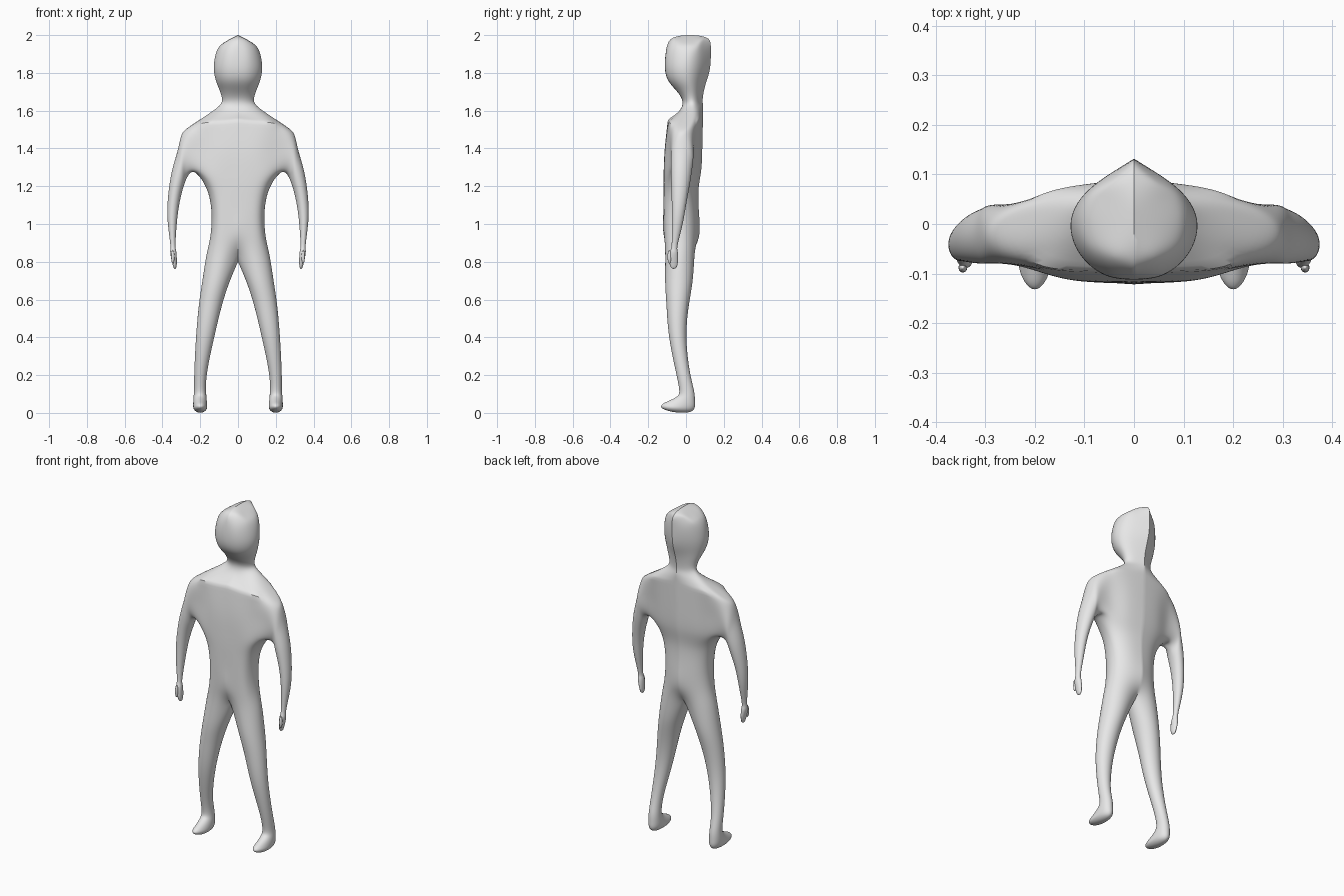
import bpy, bmesh, math
from mathutils import Vector

if "Cube" in bpy.data.objects:
    bpy.data.objects.remove(bpy.data.objects["Cube"])

skin = bpy.data.materials.new("plain_grey")
skin.diffuse_color = (0.8, 0.8, 0.8, 1)
skin.use_nodes = True
skin.node_tree.nodes["Principled BSDF"].inputs["Base Color"].default_value = skin.diffuse_color

# Half cross-section shapes: depth share of the front and back columns
SHAPE = {"head": (0.92, 0.55, 0.72, 0.42),
         "torso": (0.97, 0.74, 0.86, 0.55),
         "crotch": (2.0, 1.45, 1.5, 1.1)}

# Head and trunk: z front, z side, z back, half width, y front, y back, y side, shape
TRUNK = [
    (1.985, 1.95, 1.985, 0.088, -0.070, 0.112, 0.015, "head"),
    (1.93, 1.91, 1.93, 0.115, -0.103, 0.131, 0.010, "head"),
    (1.83, 1.83, 1.83, 0.128, -0.112, 0.128, 0.000, "head"),
    (1.76, 1.76, 1.76, 0.117, -0.094, 0.110, 0.005, "head"),
    (1.71, 1.71, 1.71, 0.098, -0.055, 0.096, 0.020, "head"),
    (1.655, 1.655, 1.655, 0.085, -0.020, 0.088, 0.030, "head"),
    (1.60, 1.605, 1.62, 0.125, -0.035, 0.091, 0.030, "head"),
    (1.55, 1.515, 1.57, 0.255, -0.095, 0.090, 0.000, "torso"),   # collar line
    (1.40, 1.40, 1.40, 0.250, -0.112, 0.086, -0.010, "torso"),
    (1.28, 1.275, 1.28, 0.228, -0.118, 0.080, -0.020, "torso"),  # armpit
    (1.18, 1.18, 1.18, 0.163, -0.120, 0.066, -0.025, "torso"),
    (1.05, 1.05, 1.05, 0.140, -0.120, 0.069, -0.025, "torso"),
    (0.93, 0.93, 0.93, 0.147, -0.116, 0.068, -0.025, "torso"),
    (0.835, 0.83, 0.835, 0.168, -0.070, 0.020, -0.030, "crotch"),
]
COLLAR, CHEST, ARMPIT = 7, 8, 9

# Limbs: outer x, outer z, inner x, inner z, y front, y back, tilt
ARM = [
    (0.298, 1.47, 0.262, 1.255, -0.080, 0.040, 0),
    (0.322, 1.38, 0.283, 1.215, -0.080, 0.032, 0),
    (0.352, 1.27, 0.299, 1.16, -0.078, 0.020, 0),
    (0.372, 1.12, 0.315, 1.08, -0.075, 0.000, 0),
    (0.371, 1.00, 0.326, 0.98, -0.075, -0.020, 0),
    (0.358, 0.89, 0.331, 0.885, -0.076, -0.045, 0),
    (0.359, 0.85, 0.326, 0.85, -0.086, -0.043, 0),
    (0.349, 0.80, 0.324, 0.80, -0.088, -0.043, 0),
    (0.342, 0.772, 0.326, 0.772, -0.080, -0.050, 0),
]
LEG = [
    (0.188, 0.70, 0.042, 0.70, -0.110, 0.035, 0),
    (0.207, 0.57, 0.085, 0.57, -0.103, 0.015, 0),
    (0.222, 0.40, 0.126, 0.40, -0.089, 0.002, 0),
    (0.231, 0.22, 0.163, 0.22, -0.054, 0.020, 0),
    (0.233, 0.12, 0.169, 0.12, -0.036, 0.042, 0),
    (0.236, 0.072, 0.166, 0.072, -0.050, 0.047, 0.013),
    (0.237, 0.035, 0.163, 0.035, -0.095, 0.030, 0.027),
    (0.230, 0.026, 0.170, 0.026, -0.120, -0.060, 0.022),
]

bm = bmesh.new()


def trunk_row(zf, zs, zb, w, yf, yb, ys, shape):
    """Seven points from the front centre round the side to the back centre."""
    f1, f2, b1, b2 = SHAPE[shape]
    cols = [(0, yf, 1, zf), (0.45, yf, f1, zf), (0.85, yf, f2, zf), (1, ys, 0, zs),
            (0.82, yb, b2, zb), (0.45, yb, b1, zb), (0, yb, 1, zb)]
    return [bm.verts.new((w * u, ys + (y - ys) * k, z + (zs - z) * u ** 1.5))
            for u, y, k, z in cols]


def limb(ring, stations, tip):
    """Loft eight-sided rings on from an opening and close the end."""
    for xo, zo, xi, zi, yf, yb, tilt in stations:
        new = []
        for i in range(8):
            c, s = math.cos(i * math.pi / 4), math.sin(i * math.pi / 4)
            new.append(bm.verts.new(((xo + xi) / 2 + c * (xo - xi) / 2,
                                     (yf + yb) / 2 + s * (yf - yb) / 2,
                                     (zo + zi) / 2 + c * (zo - zi) / 2 + s * tilt)))
        for i in range(8):
            j = (i + 1) % 8
            bm.faces.new((ring[i], ring[j], new[j], new[i]))
        ring = new
    end = bm.verts.new(tip)
    for i in range(0, 8, 2):
        bm.faces.new((end, ring[i], ring[i + 1], ring[(i + 2) % 8]))


# Head, neck and trunk, leaving an opening for the arm
rows = [trunk_row(*t) for t in TRUNK]
for r in range(len(rows) - 1):
    for c in range(6):
        if r in (COLLAR, CHEST) and c in (2, 3):
            continue
        a, b = rows[r], rows[r + 1]
        bm.faces.new((a[c], b[c], b[c + 1], a[c + 1]))
crown = bm.verts.new((0, 0.02, 2.0))
for c in (0, 2, 4):
    bm.faces.new((crown, rows[0][c], rows[0][c + 1], rows[0][c + 2]))

# Arm and leg
top, mid, low = rows[COLLAR], rows[CHEST], rows[ARMPIT]
limb([top[3], top[2], mid[2], low[2], low[3], low[4], mid[4], top[4]],
     ARM, (0.333, -0.066, 0.762))
hip = rows[-1]
crotch = bm.verts.new((0, -0.03, 0.80))
limb([hip[3], hip[2], hip[1], hip[0], crotch, hip[6], hip[5], hip[4]],
     LEG, (0.20, -0.131, 0.026))
bm.verts.remove(mid[3])

# Sharp collar line across chest and back
crease = bm.edges.layers.float.new("crease_edge")
for c in (0, 1, 4, 5):
    bm.edges.get((top[c], top[c + 1]))[crease] = 0.8
bmesh.ops.recalc_face_normals(bm, faces=bm.faces)
mesh = bpy.data.meshes.new("body")
bm.to_mesh(mesh)
bm.free()
mesh.materials.append(skin)
body = bpy.data.objects.new("body", mesh)
bpy.context.collection.objects.link(body)

# Smooth the half body, fitting the cage so the surface meets the sections
sub = body.modifiers.new("smooth", "SUBSURF")
sub.levels = sub.render_levels = 3
goal = [v.co.copy() for v in mesh.vertices]
for _ in range(4):
    dg = bpy.context.evaluated_depsgraph_get()
    dg.update()
    done = body.evaluated_get(dg).data.vertices
    shift = [goal[i] - done[i].co for i in range(len(goal))]
    for v, d in zip(mesh.vertices, shift):
        v.co += Vector(d) * 0.9
    mesh.update()
    body.update_tag()
body.modifiers.new("mirror", "MIRROR")

# Thumbs
for side, name in ((-1, "right_thumb"), (1, "left_thumb")):
    bpy.ops.mesh.primitive_uv_sphere_add(segments=12, ring_count=8, radius=1,
                                         location=(side * 0.345, -0.088, 0.826))
    thumb = bpy.context.object
    thumb.name = name
    thumb.scale = (0.009, 0.010, 0.036)
    thumb.data.materials.append(skin)
    bpy.ops.object.shade_smooth()

# Bake the modifiers and shade
bpy.ops.object.select_all(action="DESELECT")
body.select_set(True)
bpy.context.view_layer.objects.active = body
bpy.ops.object.convert(target="MESH")
bpy.ops.object.shade_smooth_by_angle(angle=math.radians(35))
